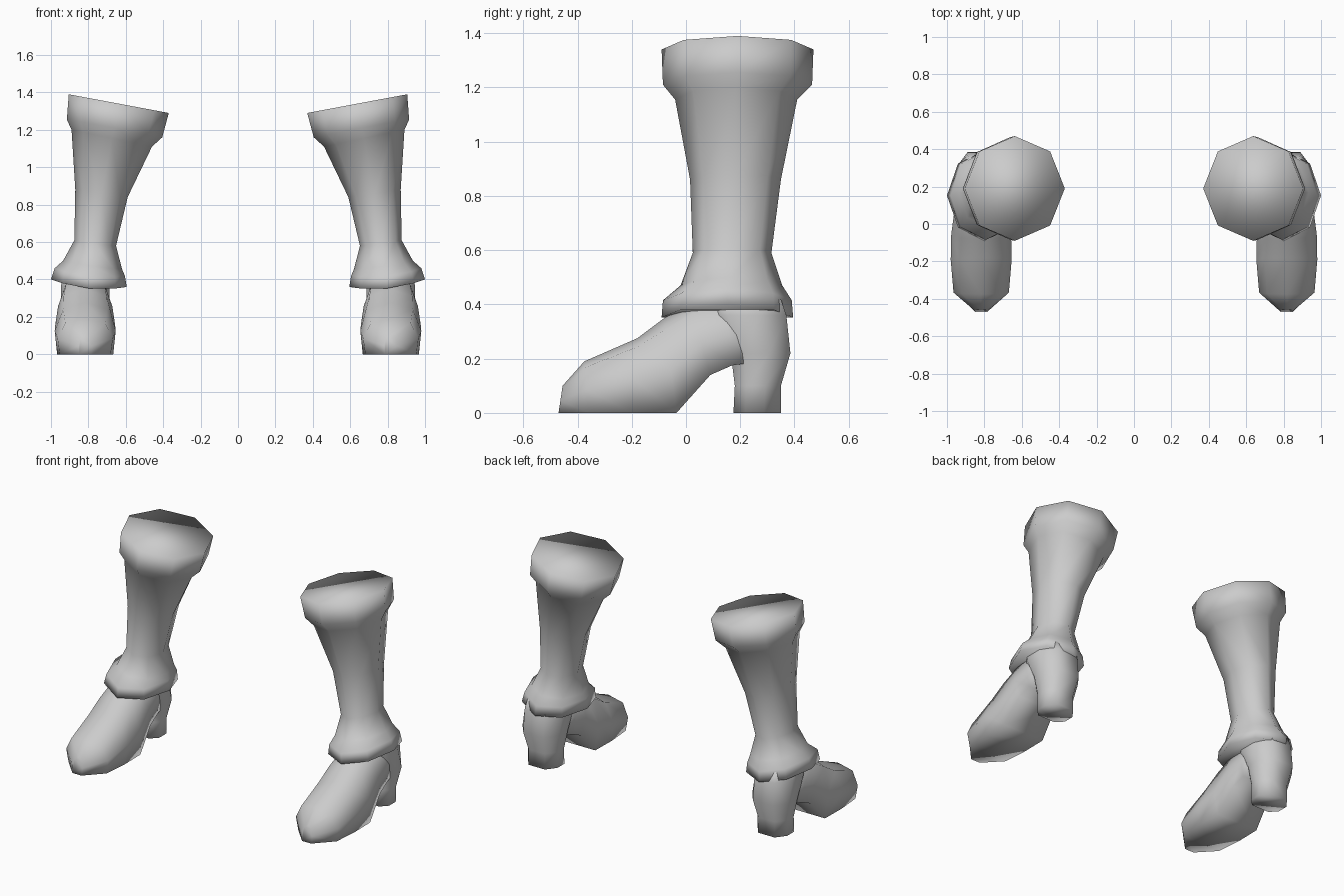
import bpy, bmesh, math

if "Cube" in bpy.data.objects:
    bpy.data.objects.remove(bpy.data.objects["Cube"])

leather = bpy.data.materials.new("light_grey")
leather.diffuse_color = (0.6, 0.6, 0.6, 1)
leather.use_nodes = True
leather.node_tree.nodes["Principled BSDF"].inputs["Base Color"].default_value = leather.diffuse_color


def loft(name, rings):
    """Skin closed rings, cap both ends, mirror to the other leg."""
    bm = bmesh.new()
    loops = [[bm.verts.new(p) for p in ring] for ring in rings]
    n = len(loops[0])
    for a, b in zip(loops, loops[1:]):
        for i in range(n):
            j = (i + 1) % n
            bm.faces.new((a[i], a[j], b[j], b[i]))
    bm.faces.new(loops[0])
    bm.faces.new(loops[-1])
    bmesh.ops.recalc_face_normals(bm, faces=bm.faces)
    for f in bm.faces:
        f.smooth = True
    mesh = bpy.data.meshes.new(name)
    bm.to_mesh(mesh)
    bm.free()
    mesh.materials.append(leather)
    ob = bpy.data.objects.new(name, mesh)
    bpy.context.collection.objects.link(ob)
    ob.modifiers.new("Mirror", 'MIRROR').use_mirror_merge = False
    return ob


def leg_ring(x0, x1, y0, y1, z_in, z_mid, z_out):
    """Eight-sided ring, tilted from inner to outer side."""
    ring = []
    for i in range(8):
        c, s = math.cos(i * math.pi / 4), math.sin(i * math.pi / 4)
        z = z_mid + (z_out - z_in) / 2 * c + ((z_in + z_out) / 2 - z_mid) * c * c
        ring.append(((x0 + x1) / 2 + (x1 - x0) / 2 * c,
                     (y0 + y1) / 2 + (y1 - y0) / 2 * s, z))
    return ring


# Boot shaft: ankle flare at the bottom, thick cuff at the top
loft("boot_shaft", [leg_ring(*r) for r in (
    (0.595, 1.00, -0.09, 0.395, 0.36, 0.352, 0.40),
    (0.605, 0.98, -0.085, 0.39, 0.42, 0.415, 0.46),
    (0.62, 0.935, -0.02, 0.355, 0.455, 0.47, 0.50),
    (0.652, 0.875, 0.025, 0.315, 0.58, 0.59, 0.61),
    (0.59, 0.87, 0.015, 0.35, 0.84, 0.86, 0.88),
    (0.46, 0.89, -0.04, 0.41, 1.11, 1.155, 1.20),
    (0.405, 0.915, -0.085, 0.465, 1.16, 1.21, 1.255),
    (0.37, 0.905, -0.09, 0.47, 1.29, 1.34, 1.39))])


# Shoe: sections from toe to ankle (top y, z, sole y, z, half width)
SHOE_X = 0.817
OUTLINE = ((0, 0), (0.72, 0.12), (1, 0.55), (0.92, 1),
           (-0.92, 1), (-1, 0.55), (-0.72, 0.12))


def shoe_ring(ty, tz, by, bz, w):
    return [(SHOE_X + w * u, ty + (by - ty) * t, tz + (bz - tz) * t)
            for u, t in OUTLINE]


loft("shoe_foot", [shoe_ring(*s) for s in (
    (-0.455, 0.10, -0.47, 0.0, 0.035),
    (-0.375, 0.19, -0.36, 0.0, 0.148),
    (-0.18, 0.275, -0.20, 0.0, 0.163),
    (-0.08, 0.35, -0.035, 0.0, 0.16),
    (0.02, 0.40, 0.09, 0.14, 0.145),
    (0.14, 0.42, 0.17, 0.175, 0.135),
    (0.27, 0.42, 0.27, 0.19, 0.11))])


# Heel: stacked eight-sided sections (front y, back y, z, half width)
def heel_ring(y0, y1, z, w):
    cy, h = (y0 + y1) / 2, (y1 - y0) / 2
    return [(SHOE_X + w * u, cy + h * v, z) for u, v in (
        (0.6, -1), (1, -0.5), (1, 0.3), (0.55, 1),
        (-0.55, 1), (-1, 0.3), (-1, -0.5), (-0.6, -1))]


loft("shoe_heel", [heel_ring(*s) for s in (
    (0.175, 0.35, 0.0, 0.105),
    (0.18, 0.35, 0.10, 0.105),
    (0.165, 0.385, 0.22, 0.13),
    (0.08, 0.37, 0.36, 0.13),
    (0.08, 0.35, 0.42, 0.12))])
